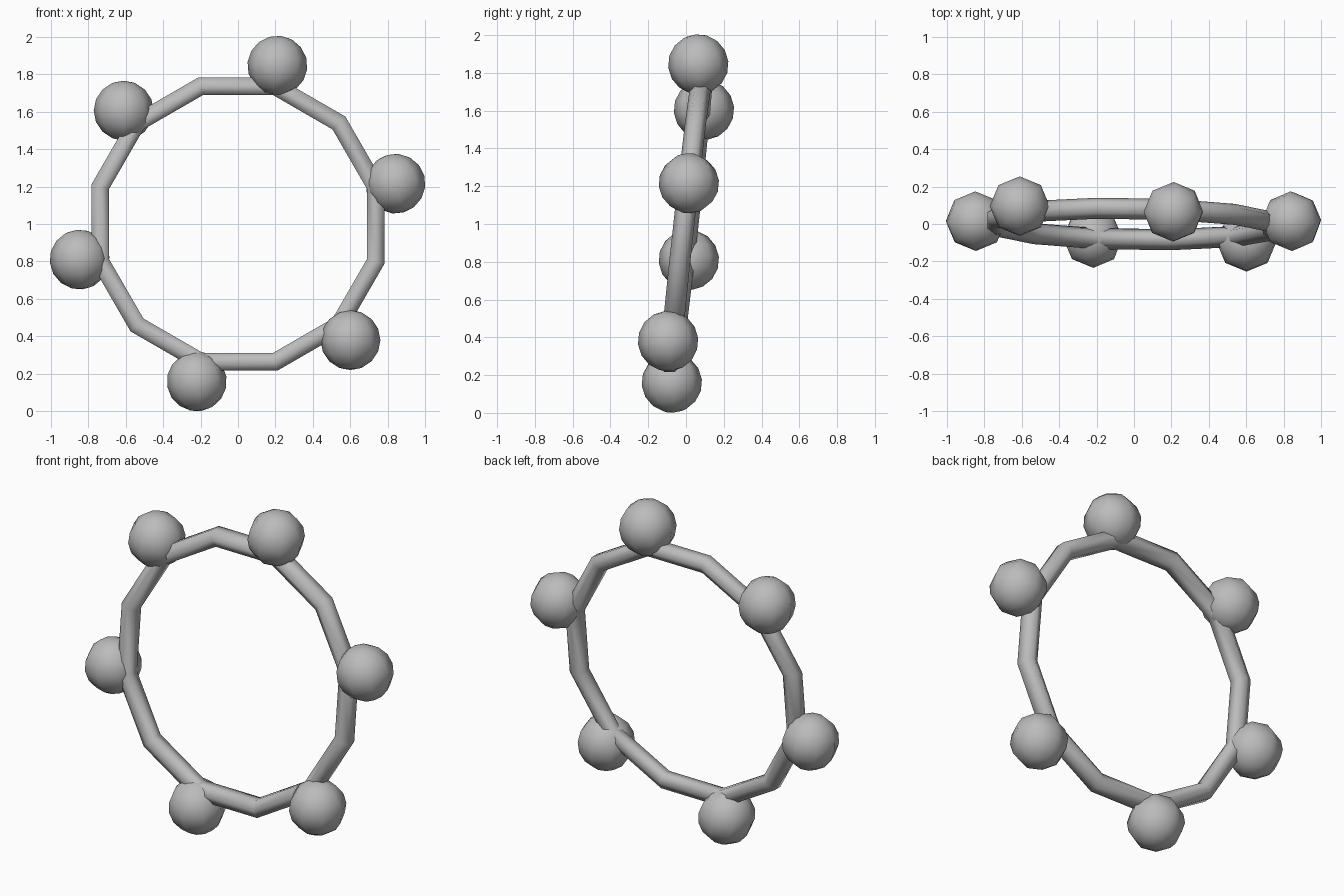
import bpy
import bmesh
from math import radians, cos, sin, pi
from mathutils import Vector

cube = bpy.data.objects.get("Cube")
if cube:
    bpy.data.objects.remove(cube, do_unlink=True)

grey = bpy.data.materials.new("mid grey")
grey.use_nodes = True
colour = (0.5, 0.5, 0.5, 1)
grey.diffuse_color = colour
grey.node_tree.nodes["Principled BSDF"].inputs["Base Color"].default_value = colour


def finish(bm, name):
    """Turn a bmesh into a smooth shaded grey object."""
    bmesh.ops.recalc_face_normals(bm, faces=bm.faces)
    for face in bm.faces:
        face.smooth = True
    mesh = bpy.data.meshes.new(name)
    bm.to_mesh(mesh)
    bm.free()
    mesh.materials.append(grey)
    obj = bpy.data.objects.new(name, mesh)
    bpy.context.collection.objects.link(obj)
    return obj


# Twelve-sided hoop with a hexagonal tube, leaning slightly back
RADIUS, TUBE, CORNERS, SIDES = 0.762, 0.056, 12, 6
bm = bmesh.new()
rings = []
for i in range(CORNERS):
    a = 2 * pi * (i + 0.5) / CORNERS
    ring = []
    for j in range(SIDES):
        b = 2 * pi * j / SIDES
        r = RADIUS + TUBE * sin(b)
        x, z = r * cos(a), r * sin(a)
        ring.append(bm.verts.new((x, TUBE * cos(b) + 0.11 * z - 0.015 * x, 1 + z)))
    rings.append(ring)
for i in range(CORNERS):
    near, far = rings[i], rings[(i + 1) % CORNERS]
    for j in range(SIDES):
        k = (j + 1) % SIDES
        bm.faces.new((near[j], near[k], far[k], far[j]))
finish(bm, "hoop")

# Six low-poly balls around the hoop: name, centre, turn in degrees
balls = (
    ("ball_top", (0.21, 0.065, 1.845), 7),
    ("ball_upper_left", (0.84, 0.015, 1.215), -16),
    ("ball_lower_left", (0.60, -0.095, 0.38), 0),
    ("ball_bottom", (-0.22, -0.075, 0.16), -10),
    ("ball_lower_right", (-0.845, 0.015, 0.81), -6),
    ("ball_upper_right", (-0.61, 0.095, 1.605), 0),
)
for name, centre, turn in balls:
    bm = bmesh.new()
    bmesh.ops.create_uvsphere(bm, u_segments=8, v_segments=8, radius=0.16)
    ball = finish(bm, name)
    ball.location = Vector(centre)
    ball.rotation_euler = (radians(6), radians(turn), 0)
